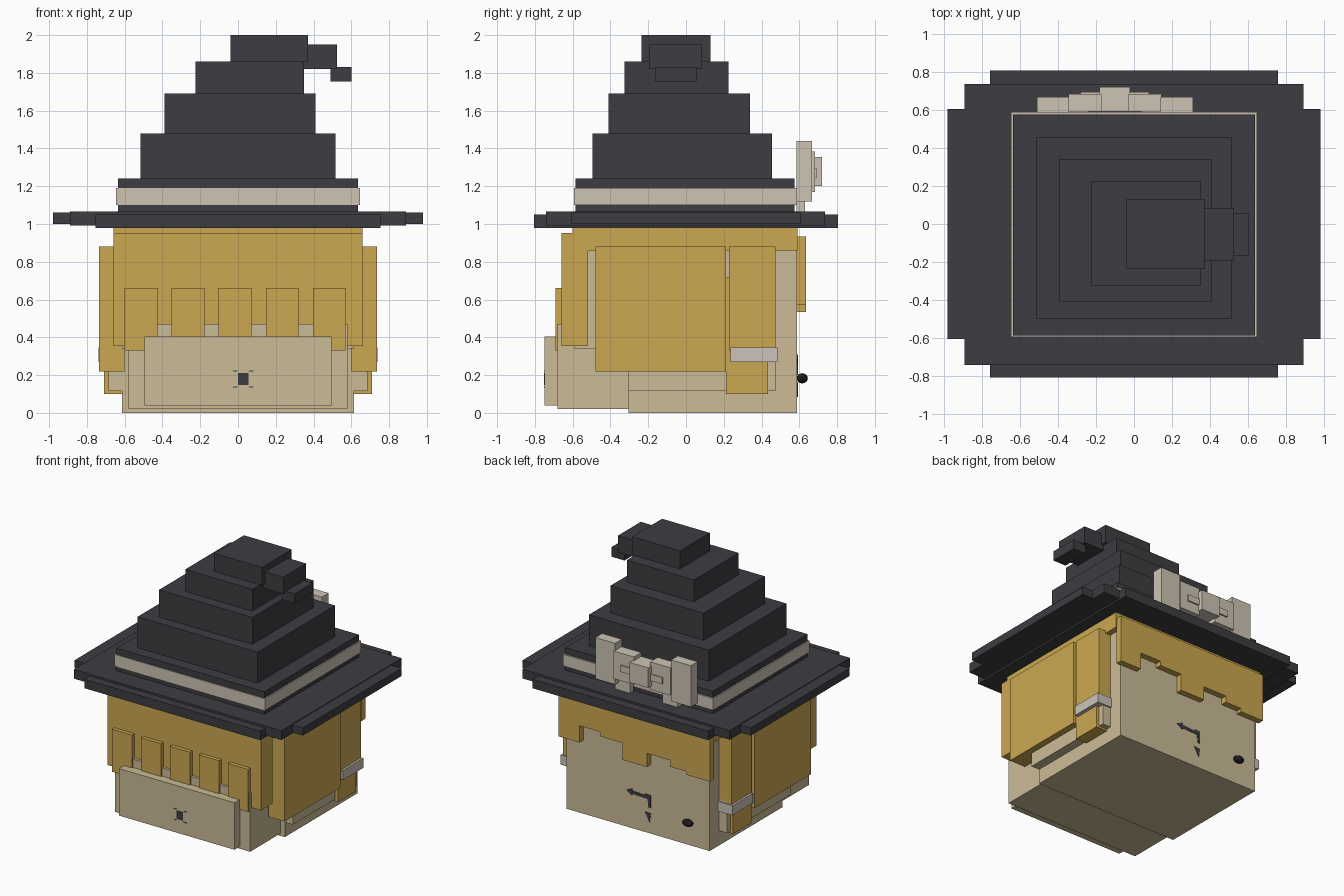
import bpy, bmesh, math
from mathutils import Matrix

if "Cube" in bpy.data.objects:
    bpy.data.objects.remove(bpy.data.objects["Cube"])


def lin(c):
    c /= 255
    return c / 12.92 if c <= 0.04045 else ((c + 0.055) / 1.055) ** 2.4


def mat(name, r, g, b):
    m = bpy.data.materials.new(name)
    m.diffuse_color = (lin(r), lin(g), lin(b), 1)
    m.use_nodes = True
    m.node_tree.nodes["Principled BSDF"].inputs["Base Color"].default_value = m.diffuse_color
    return m


HAIR = mat("golden hair", 203, 167, 81)
SKIN = mat("beige skin", 203, 187, 151)
DARK = mat("charcoal felt", 61, 60, 65)
RIBBON = mat("cream ribbon", 205, 196, 180)
TIE = mat("pale grey tie", 203, 196, 187)
BLACK = mat("black", 28, 28, 31)


def finish(name, bm, material):
    bmesh.ops.recalc_face_normals(bm, faces=bm.faces[:])
    me = bpy.data.meshes.new(name)
    bm.to_mesh(me)
    bm.free()
    me.materials.append(material)
    ob = bpy.data.objects.new(name, me)
    bpy.context.collection.objects.link(ob)
    return ob


def boxes(name, material, *spans):
    """Each span is x0, x1, y0, y1, z0, z1."""
    bm = bmesh.new()
    for x0, x1, y0, y1, z0, z1 in spans:
        m = Matrix.Translation(((x0 + x1) / 2, (y0 + y1) / 2, (z0 + z1) / 2))
        bmesh.ops.create_cube(bm, size=1, matrix=m @ Matrix.Diagonal((x1 - x0, y1 - y0, z1 - z0, 1)))
    return finish(name, bm, material)


def plate(name, material, pts, y0, y1):
    """Extruded x-z outline."""
    bm = bmesh.new()
    f = bm.faces.new([bm.verts.new((x, y0, z)) for x, z in pts])
    ext = bmesh.ops.extrude_face_region(bm, geom=[f])
    bmesh.ops.translate(bm, vec=(0, y1 - y0, 0), verts=[v for v in ext["geom"] if isinstance(v, bmesh.types.BMVert)])
    return finish(name, bm, material)


# Head
boxes("head_upper", SKIN, (-.615, .615, -.59, .588, .34, .87))
boxes("head_lower", SKIN, (-.615, .615, -.305, .588, 0, .34))
boxes("rear_block", SKIN, (-.58, .58, -.68, -.29, .02, .47))
boxes("rear_plate", SKIN, (-.495, .495, -.75, -.67, .04, .405))

# Hair: cap, rear panel and its strands
boxes("hair_cap", HAIR, (-.66, .66, -.60, .59, .86, .99))
boxes("hair_rear_panel", HAIR, (-.66, .66, -.66, -.52, .355, .953))
boxes("hair_rear_strands", HAIR,
      *[(-.60 + i * .249, -.427 + i * .249, -.69, -.655, .33, .66) for i in range(5)])

# Hair and cheeks on both sides
for s, side in ((1, "right"), (-1, "left")):
    def pair(name, material, xi, xo, *yz):
        a, b = sorted((s * xi, s * xo))
        boxes(f"{side}_{name}", material, (a, b, *yz))
    pair("cheek", SKIN, .60, .685, -.305, .475, .115, .36)
    pair("side_hair", HAIR, .60, .735, -.48, .212, .22, .88)
    pair("sidelock_upper", HAIR, .60, .722, .228, .475, .33, .88)
    pair("sidelock_lower", HAIR, .60, .71, .212, .435, .10, .72)
    pair("hair_tie", TIE, .615, .738, .235, .485, .27, .345)

# Fringe with a stepped lower edge
steps = [(.65, .57), (.47, .70), (.29, .665), (.10, .535), (-.11, .64), (-.31, .59), (-.45, .565), (-.65, None)]
edge = [(.65, .935)]
for (xa, z), (xb, _) in zip(steps, steps[1:]):
    edge += [(xa, z), (xb, z)]
plate("fringe", HAIR, edge + [(-.65, .935)], .585, .635)

# Hat brim and crown
boxes("hat_brim", DARK, (-.98, .98, -.605, .605, 1.0, 1.06), (-.89, .89, -.74, .735, .993, 1.065),
      (-.755, .755, -.805, .805, .98, 1.05))
boxes("hat_base", DARK, (-.635, .635, -.585, .575, 1.05, 1.24))
boxes("hat_band", RIBBON, (-.645, .645, -.592, .588, 1.10, 1.19))
boxes("hat_tiers", DARK, (-.515, .515, -.495, .455, 1.24, 1.48), (-.39, .41, -.41, .34, 1.48, 1.69),
      (-.225, .35, -.325, .225, 1.69, 1.86), (-.04, .37, -.235, .13, 1.86, 2.0))
boxes("hat_tip", DARK, (.35, .525, -.195, .085, 1.82, 1.95), (.49, .60, -.165, .055, 1.755, 1.83))

# Bow, mirrored around its knot
c = -.10
boxes("bow_knot", RIBBON, (c - .08, c + .08, .59, .72, 1.20, 1.355))
for s, side in ((1, "right"), (-1, "left")):
    def bow(name, a, b, *yz):
        lo, hi = sorted((c + s * a, c + s * b))
        boxes(f"bow_{name}_{side}", RIBBON, (lo, hi, *yz))
    bow("outer_loop", .24, .41, .585, .668, 1.12, 1.44)
    bow("inner_loop", .07, .245, .59, .682, 1.17, 1.385)
    bow("crease", .07, .18, .60, .693, 1.245, 1.295)
    bow("tail", .14, .27, .585, .63, 1.03, 1.18)

# Painted face marks
F0, F1 = .584, .592
plate("face_mark_bar", DARK, [(.10, .285), (.05, .31), (.045, .292), (-.06, .285), (-.06, .30), (-.11, .295),
                              (-.11, .20), (-.09, .20), (-.085, .262), (.045, .268), (.05, .255)], F0, F1)
plate("face_mark_lower", DARK, [(-.06, .16), (-.11, .155), (-.10, .085)], F0, F1)

# Small mark on the rear plate
boxes("rear_mark", DARK, (0, .055, -.753, -.748, .148, .212))
boxes("rear_mark_points", DARK, *[(.0275 + sx * .042 - .012, .0275 + sx * .042 + .012, -.752, -.748,
                                   .18 + sz * .042 - .003, .18 + sz * .042 + .003)
                                  for sx in (-1, 1) for sz in (-1, 1)])

# Little bead on the face
bm = bmesh.new()
bmesh.ops.create_uvsphere(bm, u_segments=12, v_segments=8, radius=1,
                          matrix=Matrix.Translation((-.445, .615, .183)) @ Matrix.Diagonal((.044, .03, .027, 1)))
finish("face_bead", bm, BLACK)
